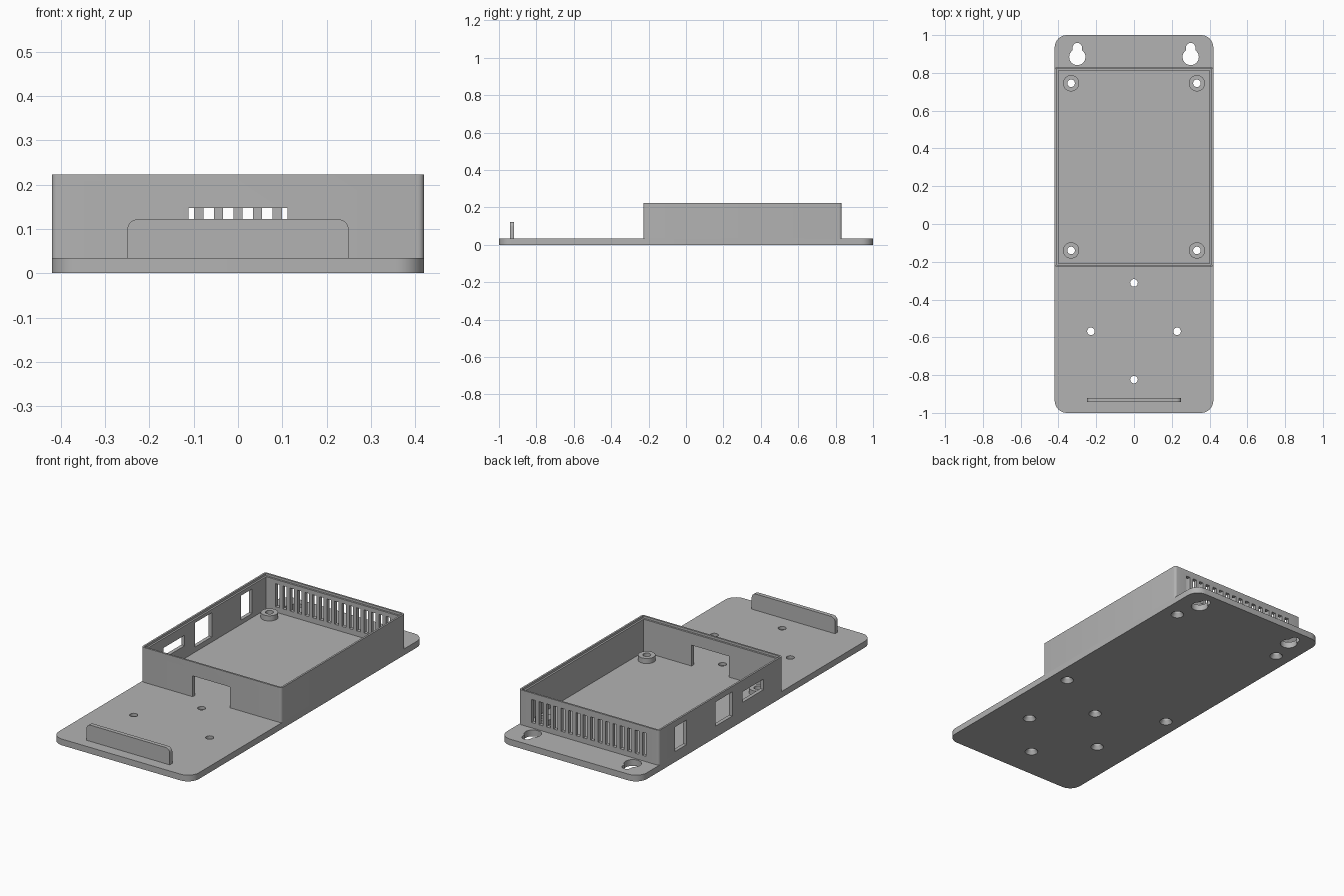
import bpy, bmesh, math
from mathutils import Vector

if "Cube" in bpy.data.objects:
    bpy.data.objects.remove(bpy.data.objects["Cube"], do_unlink=True)

grey = bpy.data.materials.new("matte grey")
grey.use_nodes = True
COLOUR = (0.45, 0.45, 0.45, 1)
grey.diffuse_color = COLOUR
grey.node_tree.nodes["Principled BSDF"].inputs["Base Color"].default_value = COLOUR

PLATE = 0.034      # top of the base plate
TOP = 0.223        # top of the tray walls
HALF = 0.42        # half width
BACK, FRONT = 0.832, -0.228
WALL = 0.02


def finish(name, bm):
    bmesh.ops.recalc_face_normals(bm, faces=bm.faces)
    mesh = bpy.data.meshes.new(name)
    bm.to_mesh(mesh)
    bm.free()
    mesh.materials.append(grey)
    obj = bpy.data.objects.new(name, mesh)
    bpy.context.collection.objects.link(obj)
    return obj


def arc(cx, cy, r, start, end, steps):
    angles = [math.radians(start + (end - start) * i / steps) for i in range(steps + 1)]
    return [(cx + r * math.cos(a), cy + r * math.sin(a)) for a in angles]


def rounded_rect(x0, x1, y0, y1, r, steps=8):
    return (arc(x1 - r, y1 - r, r, 0, 90, steps) + arc(x0 + r, y1 - r, r, 90, 180, steps)
            + arc(x0 + r, y0 + r, r, 180, 270, steps) + arc(x1 - r, y0 + r, r, 270, 360, steps))


def add_prism(bm, outline, z0, z1):
    face = bm.faces.new([bm.verts.new((x, y, z0)) for x, y in outline])
    ext = bmesh.ops.extrude_face_region(bm, geom=[face], use_keep_orig=True)
    verts = [g for g in ext["geom"] if isinstance(g, bmesh.types.BMVert)]
    bmesh.ops.translate(bm, verts=verts, vec=(0, 0, z1 - z0))


def add_box(bm, x0, x1, y0, y1, z0, z1):
    add_prism(bm, [(x0, y0), (x1, y0), (x1, y1), (x0, y1)], z0, z1)


def add_lathe(bm, x, y, profile, closed=False, sides=32):
    """Spin (radius, height) points about a vertical axis."""
    rings = []
    for r, z in profile:
        rings.append([bm.verts.new((px, py, z)) for px, py in arc(x, y, r, 0, 360, sides)[:-1]])
    pairs = list(zip(rings, rings[1:]))
    if closed:
        pairs.append((rings[-1], rings[0]))
    else:
        bm.faces.new(rings[0])
        bm.faces.new(rings[-1])
    for a, b in pairs:
        for i in range(sides):
            j = (i + 1) % sides
            bm.faces.new((a[i], a[j], b[j], b[i]))


def cut(obj, bm):
    """Subtract the cutter and bake the result."""
    cutter = finish("cutter", bm)
    cutter.hide_render = True
    mod = obj.modifiers.new("cut", "BOOLEAN")
    mod.operation, mod.solver, mod.object = "DIFFERENCE", "EXACT", cutter
    bpy.context.view_layer.objects.active = obj
    bpy.ops.object.modifier_apply(modifier=mod.name)
    bpy.data.objects.remove(cutter, do_unlink=True)


# Base plate with countersunk screw holes and two keyholes
bm = bmesh.new()
add_prism(bm, rounded_rect(-HALF, HALF, -1, 1, 0.065), 0, PLATE)
plate = finish("base_plate", bm)

posts = [(sx * 0.333, y) for sx in (-1, 1) for y in (0.745, -0.14)]
mounts = [(0, -0.312), (-0.228, -0.568), (0.228, -0.568), (0, -0.824)]
bm = bmesh.new()
for x, y in posts + mounts:
    add_lathe(bm, x, y, [(0.034, -0.002), (0.02, 0.02), (0.02, 0.06)])
for x in (-0.3, 0.3):
    half = math.degrees(math.asin(0.025 / 0.043))
    keyhole = arc(x, 0.884, 0.043, 90 + half, 450 - half, 28) + arc(x, 0.934, 0.025, 0, 180, 14)
    add_prism(bm, keyhole, -0.02, 0.06)
cut(plate, bm)

# Tray walls: outer block, hollowed, with a stepped rim for a lid
bm = bmesh.new()
add_prism(bm, rounded_rect(-HALF, HALF, FRONT, BACK, 0.014, 5), PLATE, TOP)
walls = finish("tray_walls", bm)
for inset, low in ((WALL, 0), (WALL / 2, TOP - 0.012)):
    bm = bmesh.new()
    add_box(bm, -HALF + inset, HALF - inset, FRONT + inset, BACK - inset, low, TOP + 0.1)
    cut(walls, bm)

# Openings: back vents, side ports, front cable gap
bm = bmesh.new()
for i in range(16):
    x = (i - 7.5) * 0.0443
    add_box(bm, x - 0.0118, x + 0.0118, BACK - 0.05, BACK + 0.05, 0.063, 0.188)
for y0, y1, z0, z1 in ((0.595, 0.693, 0.057, 0.19),
                       (0.203, 0.348, 0.062, 0.193),
                       (-0.066, 0.114, 0.103, 0.16)):
    add_box(bm, -HALF - 0.05, -HALF + 0.05, y0, y1, z0, z1)
add_box(bm, -0.112, 0.112, FRONT - 0.05, FRONT + 0.05, 0, 0.147)
cut(walls, bm)

# Hollow standoffs in the tray corners
parts = [plate, walls]
for n, (x, y) in enumerate(posts):
    bm = bmesh.new()
    add_lathe(bm, x, y, [(0.02, PLATE), (0.043, PLATE), (0.043, 0.062), (0.02, 0.062)], closed=True)
    parts.append(finish(f"standoff_{n + 1}", bm))

# Upright front lip with rounded top corners
bm = bmesh.new()
outline = [(-0.25, PLATE), (0.25, PLATE)] + arc(0.225, 0.097, 0.025, 0, 90, 8) \
    + arc(-0.225, 0.097, 0.025, 90, 180, 8)
add_prism(bm, outline, 0, 0.022)
for v in bm.verts:
    v.co = Vector((v.co.x, v.co.z - 0.942, v.co.y))
parts.append(finish("front_lip", bm))

# Smooth curved surfaces, keep edges crisp
bpy.ops.object.select_all(action="DESELECT")
for obj in parts:
    obj.select_set(True)
bpy.context.view_layer.objects.active = plate
bpy.ops.object.shade_smooth_by_angle(angle=math.radians(30))
